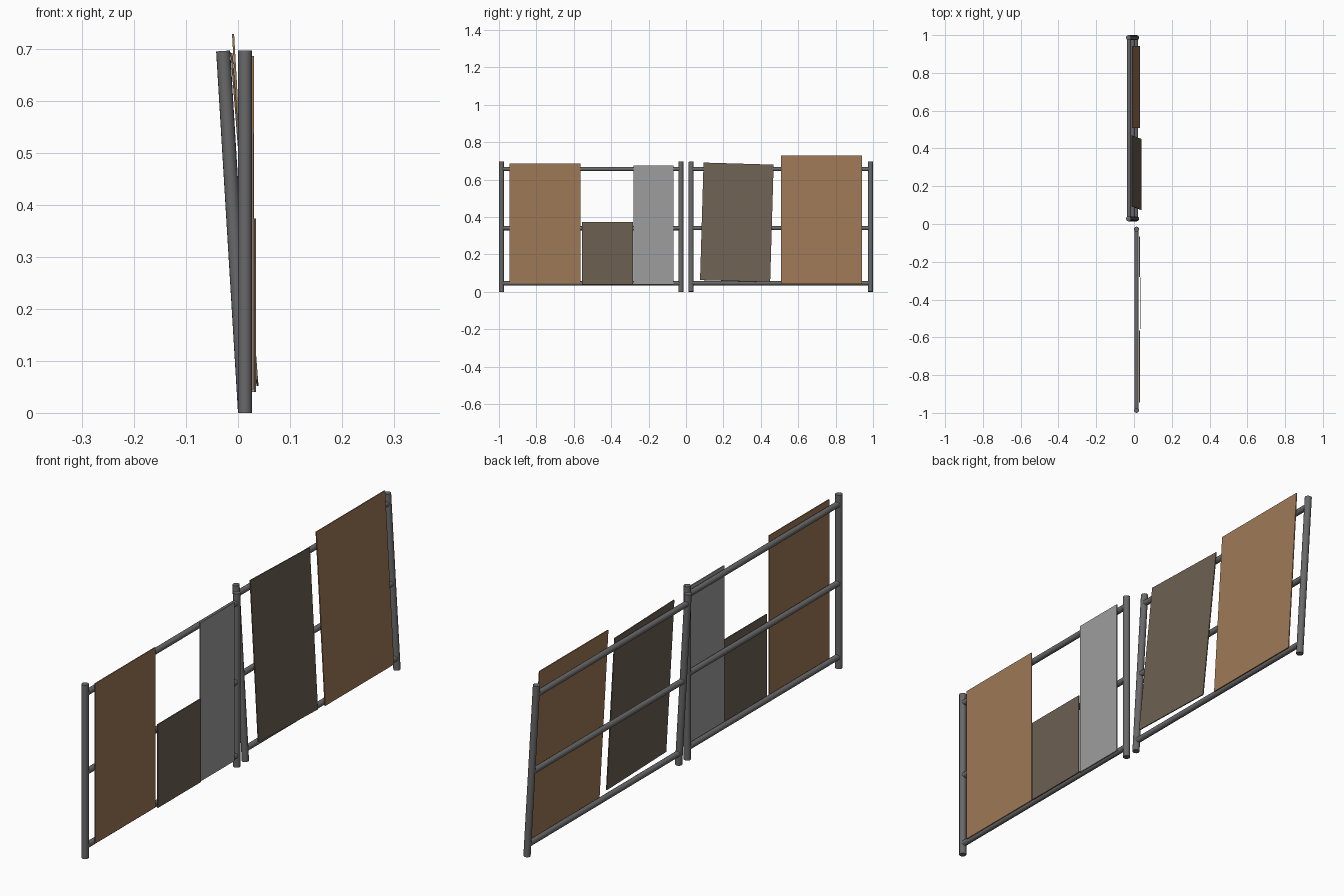
import bpy, bmesh, math
from mathutils import Matrix, Vector

if "Cube" in bpy.data.objects:
    bpy.data.objects.remove(bpy.data.objects["Cube"])


def material(name, rgb):
    m = bpy.data.materials.new(name)
    m.diffuse_color = (*rgb, 1)
    m.use_nodes = True
    m.node_tree.nodes["Principled BSDF"].inputs["Base Color"].default_value = m.diffuse_color
    return m


steel = material("grey_steel", (0.14, 0.14, 0.145))
brown = material("brown_board", (0.34, 0.19, 0.095))
dark = material("dark_board", (0.15, 0.117, 0.083))
grey = material("light_grey_sheet", (0.34, 0.34, 0.34))


def finish(name, bm, mat):
    mesh = bpy.data.meshes.new(name)
    bm.to_mesh(mesh)
    bm.free()
    mesh.materials.append(mat)
    ob = bpy.data.objects.new(name, mesh)
    bpy.context.collection.objects.link(ob)
    return ob


def pipe(name, a, b, radius, frame):
    """Round tube between two points, then moved with its frame."""
    a, b = Vector(a), Vector(b)
    d = b - a
    bm = bmesh.new()
    bmesh.ops.create_cone(bm, cap_ends=True, segments=16, radius1=radius,
                          radius2=radius, depth=d.length)
    rot = d.to_track_quat('Z', 'Y').to_matrix().to_4x4()
    bm.transform(frame @ Matrix.Translation((a + b) / 2) @ rot)
    for f in bm.faces:
        f.smooth = len(f.verts) == 4
    for e in bm.edges:
        e.smooth = all(f.smooth for f in e.link_faces)
    return finish(name, bm, steel)


def panel(name, y0, y1, z0, z1, x0, x1, mat, roll=0.0, thick=0.004):
    """Thin board from bottom x0 to top x1, optionally rolled in its plane."""
    lean = math.atan2(x1 - x0, z1 - z0)
    height = math.hypot(x1 - x0, z1 - z0)
    bm = bmesh.new()
    bmesh.ops.create_cube(bm, size=1)
    bm.transform(Matrix.Translation((x0, (y0 + y1) / 2, z0))
                 @ Matrix.Rotation(lean, 4, 'Y')
                 @ Matrix.Rotation(math.radians(roll), 4, 'X')
                 @ Matrix.Diagonal((thick, y1 - y0, height, 1))
                 @ Matrix.Translation((0, 0, 0.5)))
    return finish(name, bm, mat)


# Two pipe frames: one upright, one leaning back
R = 0.0135
upright = Matrix.Identity(4)
leaning = Matrix.Rotation(math.radians(-3.46), 4, 'Y')
for label, frame, ya, yb in (("upright", upright, -0.9865, -0.0275),
                             ("leaning", leaning, 0.0275, 0.9865)):
    for side, y in (("near", ya), ("far", yb)):
        pipe(f"{label}_{side}_post", (R, y, 0), (R, y, 0.696), R, frame)
    for level, z in (("bottom", 0.046), ("middle", 0.341), ("top", 0.657)):
        pipe(f"{label}_{level}_rail", (R, ya, z), (R, yb, z), 0.0115, frame)

# Boards on the upright frame
panel("tall_brown_board", -0.945, -0.565, 0.045, 0.686, 0.0275, 0.0285, brown)
panel("short_dark_board", -0.555, -0.283, 0.04, 0.374, 0.0325, 0.0325, dark)
panel("narrow_grey_sheet", -0.28, -0.066, 0.04, 0.675, 0.0285, 0.0285, grey)

# Boards propped on the leaning frame
panel("crooked_dark_board", 0.075, 0.45, 0.0575, 0.686, 0.037, -0.012, dark, roll=-1.7)
panel("tall_leaning_brown_board", 0.507, 0.942, 0.042, 0.728, 0.03, -0.0095, brown)
